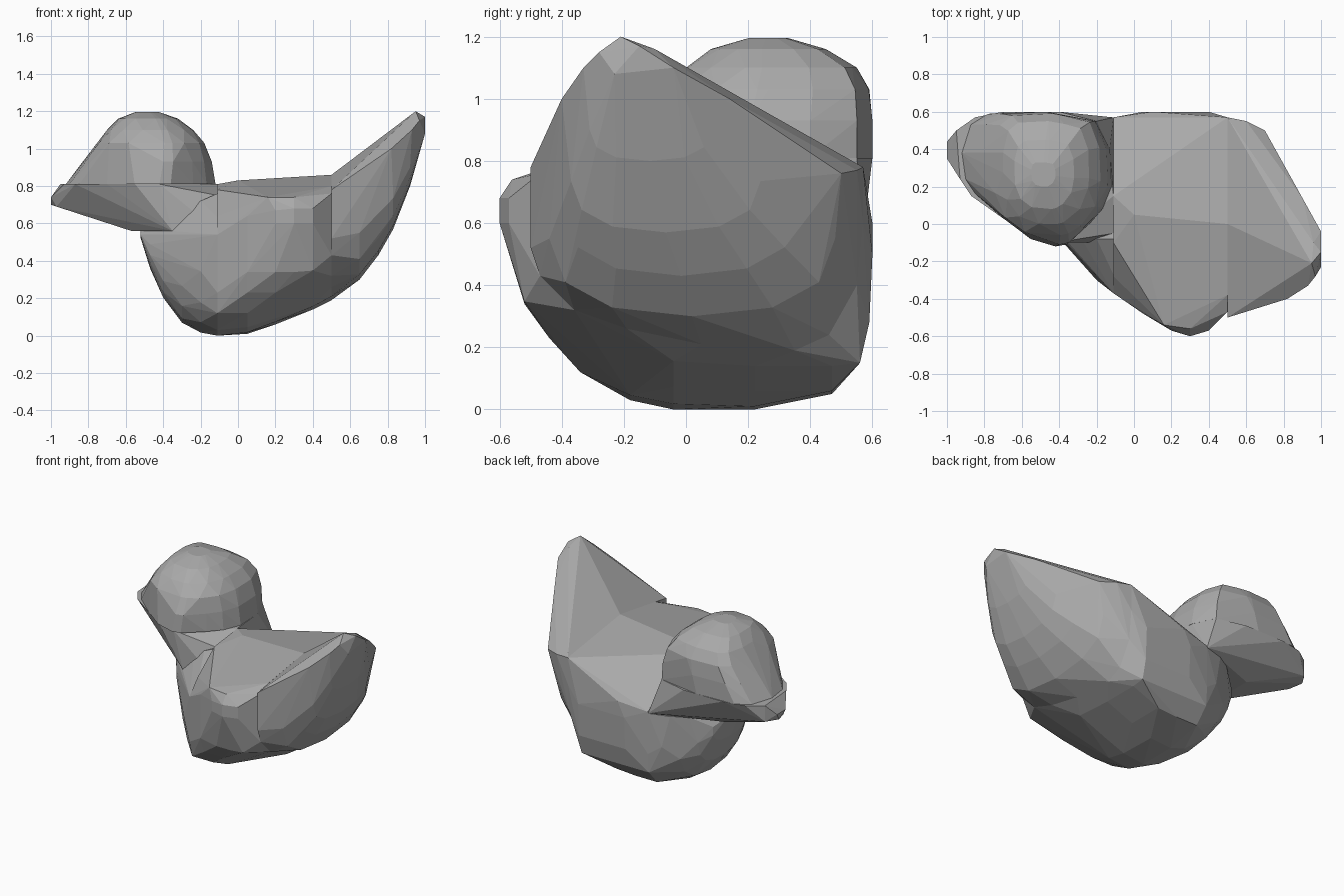
import bpy
import bmesh
import math

default = bpy.data.objects.get("Cube")
if default:
    bpy.data.objects.remove(default)

# One plain grey for the whole bird
grey = bpy.data.materials.new("plain grey")
grey.use_nodes = True
GREY = (0.4, 0.4, 0.4, 1.0)
grey.diffuse_color = GREY
grey.node_tree.nodes["Principled BSDF"].inputs["Base Color"].default_value = GREY


def oval(low_u, high_u, low_v, high_v, power=2.4, count=14, turn=0.0):
    """Rounded outline filling a rectangle."""
    points = []
    for i in range(count):
        angle = math.tau * (i + turn) / count
        c, s = math.cos(angle), math.sin(angle)
        u = math.copysign(abs(c) ** (2 / power), c)
        v = math.copysign(abs(s) ** (2 / power), s)
        points.append(((low_u + high_u + u * (high_u - low_u)) / 2,
                       (low_v + high_v + v * (high_v - low_v)) / 2))
    return points


def fit(profile, low_u, high_u, low_v, high_v):
    """Stretch a unit profile to a rectangle."""
    return [((low_u + high_u + u * (high_u - low_u)) / 2,
             (low_v + high_v + v * (high_v - low_v)) / 2) for u, v in profile]


def clip(profile, low_y, high_y, low_z, high_z, slope):
    """Trim a profile to a rectangle whose floor rises towards the front."""
    points = []
    for y, z in profile:
        y = min(max(y, low_y), high_y)
        floor = low_z + slope * max(0, -y)
        points.append((y, min(max(z, floor), high_z)))
    return points


def across(x, outline):
    return [(x, y, z) for y, z in outline]


def level(z, outline):
    return [(x, y, z) for x, y in outline]


def hull_part(name, points):
    """Flat-faced solid wrapped tightly around the given points."""
    bm = bmesh.new()
    for point in dict.fromkeys(points):
        bm.verts.new(point)
    result = bmesh.ops.convex_hull(bm, input=bm.verts[:])
    spare = set(result["geom_interior"]) | set(result["geom_unused"])
    spare = [g for g in spare if isinstance(g, bmesh.types.BMVert)]
    bmesh.ops.delete(bm, geom=spare, context="VERTS")
    bmesh.ops.dissolve_limit(bm, angle_limit=math.radians(2),
                             verts=bm.verts[:], edges=bm.edges[:])
    bmesh.ops.recalc_face_normals(bm, faces=bm.faces[:])
    mesh = bpy.data.meshes.new(name)
    bm.to_mesh(mesh)
    bm.free()
    mesh.materials.append(grey)
    obj = bpy.data.objects.new(name, mesh)
    bpy.context.collection.objects.link(obj)


# Largest belly outline, and the smaller one where the tail joins
belly = [(-.6, .68), (-.6, .6), (-.52, .34), (-.44, .23), (-.34, .12), (-.18, .03),
         (-.04, 0), (.22, 0), (.47, .05), (.56, .15), (.59, .28), (.6, .5)]
root = [(-.5, .78), (-.5, .52), (-.47, .43), (-.36, .32), (-.19, .26), (.05, .21),
        (.35, .19), (.46, .24), (.55, .4), (.57, .6), (.57, .78), (0, .86)]

# Body: rounded belly under a back that slopes down to the far front corner
neck_cut = across(-.11, clip(belly, -.37, .57, 0, .54, 0))
body = neck_cut + across(.5, clip(root, -.47, .57, .18, .76, 0))
for x, low_y, low_z, high_z, slope in [
        (.05, -.48, .01, .64, .2), (.2, -.57, .06, .67, .35),
        (.3, -.6, .1, .68, .4), (.4, -.57, .14, .69, .4)]:
    body += across(x, clip(belly, low_y, .6, low_z, high_z, slope))
body += [(-.11, .57, .57), (-.11, .15, .81), (-.11, -.1, .78), (-.11, -.28, .64),
         (0, .05, .83), (.16, -.54, .74), (.3, -.56, .74), (.5, -.38, .8),
         (.5, 0, .86), (.5, .57, .78), (.1, .6, .6), (.3, .59, .67)]
hull_part("body", body)

# Breast
breast = neck_cut + [(-.11, -.08, .76), (-.2, -.08, .72), (-.28, -.08, .65),
                     (-.11, -.27, .63), (-.35, -.1, .56), (-.11, .57, .56),
                     (-.25, .53, .56), (-.35, .47, .56)]
for i, (x, low_y, high_y, low_z, high_z) in enumerate([
        (-.2, -.3, .55, .01, .68), (-.3, -.18, .5, .07, .62),
        (-.4, -.07, .44, .2, .57), (-.47, 0, .38, .36, .56),
        (-.52, .07, .28, .52, .56)]):
    breast += across(x, oval(low_y, high_y, low_z, high_z, turn=i % 2 / 2))
hull_part("breast", breast)

# Tail: rounded underside with a high slanted rim
tail = across(.5, root)
for x, low_y, high_y, low_z, high_z in [
        (.65, -.44, .48, .3, .8), (.75, -.39, .36, .43, .85),
        (.83, -.37, .24, .57, .9), (.92, -.31, .08, .8, 1)]:
    tail += across(x, oval(low_y, high_y, low_z, high_z, count=12))
tail += [(.6, .55, .77), (.7, .5, .76), (.9, .14, 1), (1, -.04, 1.1),
         (1, -.23, 1.08), (1, -.15, 1.17), (.96, -.1, 1.16), (.95, -.21, 1.2),
         (.97, -.28, 1.15), (.93, -.33, 1.1), (.82, -.4, 1)]
hull_part("tail", tail)

# Bill and neck wedge: flat underside, rim tucked under the head
underside = [(-.57, .1), (-.57, .4), (-.11, .57), (-.11, -.1), (-.35, -.1)]
rim = [(-.93, .24), (-.87, .15), (-.95, .5), (-.85, .57), (-.7, .6), (-.4, .6),
       (-.2, .55), (-.13, .4), (-.11, .15), (-.42, -.1), (-.55, -.07), (-.7, .03)]
bill_tip = [(-1, .44, .74), (-1, .35, .74), (-1, .42, .7), (-.97, .33, .69),
            (-.95, .5, .7)]
hull_part("bill_and_neck", level(.56, underside) + level(.81, rim) + bill_tip
          + [(-.11, -.05, .75)])

# Head: skewed egg at the bill, rounding out to a full domed crown
egg = [(-1, .39), (-.88, .81), (-.65, .97), (.05, 1), (.8, .86), (.98, .44),
       (1, -.11), (.88, -.44), (.7, -.67), (.4, -.97), (.25, -1), (-.08, -.89),
       (-.45, -.58), (-.82, -.22), (-.95, 0)]
head = level(.81, fit(egg, -.92, -.12, -.12, .6))
head += level(.93, fit(egg, -.83, -.14, -.11, .6))
for i, (z, *bounds) in enumerate([
        (1.03, -.75, -.18, -.06, .59), (1.1, -.7, -.24, 0, .55),
        (1.16, -.64, -.32, .08, .45), (1.195, -.55, -.42, .2, .33)]):
    head += level(z, fit(egg, *bounds) + oval(*bounds, count=13, turn=i % 2 / 2))
hull_part("head", head)
